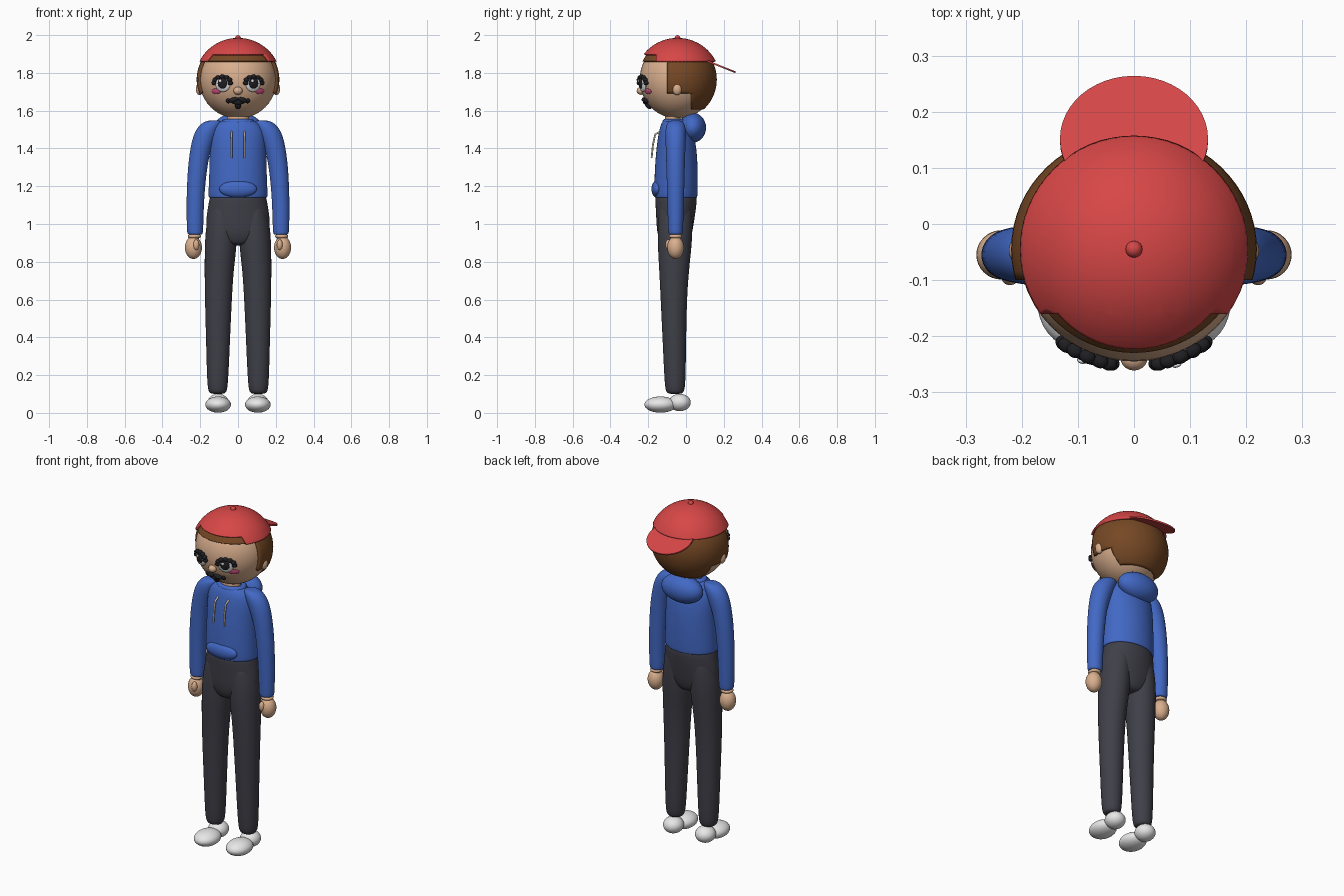
import bpy, bmesh, math
from mathutils import Matrix, Vector

if "Cube" in bpy.data.objects:
    bpy.data.objects.remove(bpy.data.objects["Cube"])


def material(name, rgb):
    m = bpy.data.materials.new(name)
    m.diffuse_color = (*rgb, 1)
    m.use_nodes = True
    m.node_tree.nodes["Principled BSDF"].inputs["Base Color"].default_value = m.diffuse_color
    return m


SKIN = material("skin", (0.70, 0.43, 0.27))
BROWN = material("hair brown", (0.18, 0.065, 0.018))
RED = material("cap red", (0.68, 0.062, 0.062))
BLUE = material("hoodie blue", (0.055, 0.14, 0.56))
DARK = material("trouser grey", (0.05, 0.05, 0.066))
BLACK = material("black", (0.014, 0.013, 0.016))
WHITE = material("white", (0.8, 0.8, 0.8))
CREAM = material("cord cream", (0.74, 0.66, 0.52))
PINK = material("blush pink", (0.62, 0.08, 0.21))

HEAD = Vector((0, -0.045, 1.765))
HEAD_R = (0.205, 0.2, 0.207)


def finish(name, bm, mat, angle=50):
    bmesh.ops.recalc_face_normals(bm, faces=bm.faces[:])
    me = bpy.data.meshes.new(name)
    bm.to_mesh(me)
    bm.free()
    me.materials.append(mat)
    ob = bpy.data.objects.new(name, me)
    bpy.context.collection.objects.link(ob)
    bpy.ops.object.select_all(action='DESELECT')
    ob.select_set(True)
    bpy.context.view_layer.objects.active = ob
    bpy.ops.object.shade_smooth_by_angle(angle=math.radians(angle))
    return ob


def ellipsoid(name, loc, r, mat, rot=None, seg=32):
    bm = bmesh.new()
    m = Matrix.Translation(loc) @ (rot or Matrix()) @ Matrix.Diagonal((*r, 1))
    bmesh.ops.create_uvsphere(bm, u_segments=seg, v_segments=seg // 2, radius=1, matrix=m)
    return finish(name, bm, mat)


def loft(name, rings, mat, n=20):
    """Horizontal ellipses (x, y, z, rx, ry) joined and subdivided."""
    bm = bmesh.new()
    loops = []
    for x, y, z, rx, ry in rings:
        loops.append([bm.verts.new((x + rx * math.cos(a), y + ry * math.sin(a), z))
                      for a in (2 * math.pi * i / n for i in range(n))])
    for a, b in zip(loops, loops[1:]):
        for i in range(n):
            bm.faces.new((a[i], a[(i + 1) % n], b[(i + 1) % n], b[i]))
    bm.faces.new(loops[0])
    bm.faces.new(loops[-1])
    ob = finish(name, bm, mat, 80)
    ob.modifiers.new("smooth", 'SUBSURF').levels = 2
    ob.modifiers["smooth"].render_levels = 2
    return ob


def tube(name, pts, r, mat, cyclic=False):
    cu = bpy.data.curves.new(name, 'CURVE')
    cu.dimensions = '3D'
    cu.bevel_depth, cu.bevel_resolution, cu.use_fill_caps = r, 3, True
    sp = cu.splines.new('POLY')
    sp.points.add(len(pts) - 1)
    for p, co in zip(sp.points, pts):
        p.co = (*co, 1)
    sp.use_cyclic_u, sp.use_smooth = cyclic, True
    cu.materials.append(mat)
    ob = bpy.data.objects.new(name, cu)
    bpy.context.collection.objects.link(ob)
    return ob


def circle(c, rx, ry, n=32):
    return [(c[0] + rx * math.cos(2 * math.pi * i / n),
             c[1] + ry * math.sin(2 * math.pi * i / n), c[2]) for i in range(n)]


def on_face(name, x, z, rx, rz, depth, mat, lift=0.0, roll=0.0):
    """Flattened ellipsoid lying against the front of the head."""
    dz = z - HEAD.z
    k = 1 - (x / HEAD_R[0]) ** 2 - (dz / HEAD_R[2]) ** 2
    y = -HEAD_R[1] * math.sqrt(k)
    nrm = Vector((x / HEAD_R[0] ** 2, y / HEAD_R[1] ** 2, dz / HEAD_R[2] ** 2)).normalized()
    rot = nrm.to_track_quat('-Y', 'Z').to_matrix().to_4x4() @ Matrix.Rotation(roll, 4, 'Y')
    return ellipsoid(name, HEAD + Vector((x, y, dz)) + nrm * lift, (rx, depth, rz), mat, rot, 20)


def shell(name, r, mat, cuts, keep, thick):
    """Part of an ellipsoid around the head, cut by planes and thickened inward."""
    bm = bmesh.new()
    bmesh.ops.create_uvsphere(bm, u_segments=64, v_segments=32, radius=1,
                              matrix=Matrix.Translation(HEAD) @ Matrix.Diagonal((*r, 1)))
    for axis, v in cuts:
        co, no = Vector(), Vector()
        co[axis], no[axis] = v, 1
        bmesh.ops.bisect_plane(bm, geom=bm.verts[:] + bm.edges[:] + bm.faces[:],
                               plane_co=co, plane_no=no)
    drop = [f for f in bm.faces if not keep(f.calc_center_median())]
    bmesh.ops.delete(bm, geom=drop, context='FACES')
    ob = finish(name, bm, mat)
    # keep normals pointing away from the head
    f = ob.data.polygons[0]
    if f.normal.dot(f.center - HEAD) < 0:
        ob.data.flip_normals()
    s = ob.modifiers.new("thickness", 'SOLIDIFY')
    s.thickness, s.offset = thick, -1
    return ob


# Head, hair and backwards cap
ellipsoid("head", HEAD, HEAD_R, SKIN, seg=48)
ellipsoid("nose", (0, -0.239, 1.705), (0.024, 0.022, 0.021), SKIN)
shell("hair", (0.219, 0.208, 0.212), BROWN,
      [(1, -0.1), (1, 0.03), (2, 1.862), (2, 1.69), (2, 1.605)],
      lambda c: c.z > 1.862 or (c.z > 1.69 and c.y > -0.1) or (c.z > 1.605 and c.y > 0.03), 0.02)
shell("cap_dome", (0.227, 0.226, 0.22), RED,
      [(1, -0.16), (2, 1.862), (2, 1.9)],
      lambda c: c.z > 1.9 or (c.z > 1.862 and c.y > -0.16), 0.012)
ellipsoid("cap_button", (0, -0.045, 1.985), (0.015, 0.015, 0.015), RED, seg=16)
bm = bmesh.new()
bmesh.ops.create_cone(bm, cap_ends=True, segments=48, radius1=1, radius2=1, depth=1,
                      matrix=Matrix.Translation((0, 0.15, 1.848)) @ Matrix.Rotation(-0.38, 4, 'X')
                      @ Matrix.Diagonal((0.132, 0.121, 0.009, 1)))
finish("cap_brim", bm, RED)

# Moustache and goatee
on_face("goatee", 0, 1.63, 0.016, 0.022, 0.014, BLACK, 0.004)
on_face("mouth", 0, 1.648, 0.035, 0.014, 0.013, BLACK, 0.005)

# Torso
loft("hoodie_body", [(0, -0.053, 1.137, 0.15, 0.108), (0, -0.053, 1.14, 0.156, 0.113),
                     (0, -0.053, 1.16, 0.158, 0.115), (0, -0.052, 1.26, 0.153, 0.116),
                     (0, -0.05, 1.4, 0.15, 0.108), (0, -0.053, 1.48, 0.148, 0.093),
                     (0, -0.06, 1.525, 0.125, 0.075), (0, -0.065, 1.55, 0.08, 0.055),
                     (0, -0.065, 1.552, 0.05, 0.04)], BLUE, 28)
ellipsoid("hood", (0, 0.035, 1.51), (0.128, 0.071, 0.079), BLUE)
tube("collar", circle((0, -0.06, 1.54), 0.072, 0.05), 0.016, BLUE, True)
loft("neck", [(0, -0.07, 1.48, 0.058, 0.04), (0, -0.07, 1.5, 0.058, 0.042),
              (0, -0.07, 1.58, 0.058, 0.042), (0, -0.07, 1.6, 0.058, 0.04)], SKIN)
ellipsoid("front_pocket", (0, -0.153, 1.185), (0.1, 0.03, 0.045), BLUE)
loft("hips", [(0, -0.06, 0.885, 0.05, 0.06), (0, -0.06, 0.91, 0.12, 0.08),
              (0, -0.06, 0.96, 0.168, 0.095), (0, -0.056, 1.03, 0.17, 0.102),
              (0, -0.053, 1.1, 0.158, 0.109), (0, -0.053, 1.145, 0.15, 0.111),
              (0, -0.053, 1.15, 0.14, 0.1)], DARK, 28)

for s, side in ((-1, "left"), (1, "right")):
    # Face details
    on_face(f"{side}_eye", s * 0.08, 1.742, 0.043, 0.043, 0.013, WHITE, 0.003)
    on_face(f"{side}_iris", s * 0.078, 1.747, 0.027, 0.029, 0.008, BLACK, 0.012)
    on_face(f"{side}_glint", s * 0.078 - 0.008, 1.758, 0.008, 0.008, 0.004, WHITE, 0.02)
    for i in range(7):
        a = math.radians(-5 + i * 190 / 6)
        on_face(f"{side}_lash", s * 0.08 + 0.041 * math.cos(a), 1.75 + 0.029 * math.sin(a),
                0.015, 0.012, 0.013, BLACK, 0.008)
    on_face(f"{side}_blush", s * 0.115, 1.703, 0.029, 0.015, 0.006, PINK, 0.002)
    on_face(f"{side}_moustache", s * 0.024, 1.66, 0.027, 0.012, 0.014, BLACK, 0.005, s * 0.3)
    on_face(f"{side}_moustache_tip", s * 0.051, 1.654, 0.012, 0.014, 0.01, BLACK, 0.004)
    ellipsoid(f"{side}_ear", (s * 0.203, -0.047, 1.715), (0.02, 0.025, 0.033), SKIN)
    # Sleeve, wrist and hand
    loft(f"{side}_sleeve", [(s * x, -0.055, z, rx, ry) for x, z, rx, ry in (
        (0.225, 0.943, 0.03, 0.03), (0.2275, 0.946, 0.041, 0.038), (0.2275, 0.97, 0.044, 0.04),
        (0.227, 1.13, 0.047, 0.045), (0.216, 1.29, 0.051, 0.049), (0.2, 1.39, 0.055, 0.052),
        (0.174, 1.47, 0.064, 0.056), (0.15, 1.52, 0.06, 0.053), (0.13, 1.545, 0.045, 0.038),
        (0.125, 1.548, 0.02, 0.02))], BLUE)
    loft(f"{side}_wrist", [(s * 0.231, -0.055, z, 0.024, 0.024)
                           for z in (0.89, 0.9, 0.95, 0.96)], SKIN)
    tube(f"{side}_wrist_band", circle((s * 0.231, -0.055, 0.935), 0.026, 0.026), 0.009, SKIN, True)
    ellipsoid(f"{side}_hand", (s * 0.236, -0.055, 0.875), (0.045, 0.044, 0.06), SKIN)
    ellipsoid(f"{side}_thumb", (s * 0.221, -0.093, 0.89), (0.016, 0.016, 0.028), SKIN)
    # Drawstring
    tube(f"{side}_drawstring", [(s * 0.035, -0.135, 1.49), (s * 0.035, -0.163, 1.475),
                                (s * 0.035, -0.175, 1.42), (s * 0.035, -0.182, 1.35)],
         0.005, CREAM)
    # Trouser leg
    loft(f"{side}_leg", [(s * x, y, z, rx, ry) for x, y, z, rx, ry in (
        (0.108, -0.058, 0.1, 0.03, 0.03), (0.108, -0.058, 0.108, 0.048, 0.048),
        (0.108, -0.058, 0.15, 0.056, 0.056), (0.106, -0.061, 0.35, 0.063, 0.062),
        (0.104, -0.065, 0.6, 0.072, 0.07), (0.1, -0.063, 0.76, 0.078, 0.08),
        (0.092, -0.06, 0.87, 0.085, 0.09), (0.088, -0.058, 0.97, 0.085, 0.094),
        (0.08, -0.055, 1.07, 0.075, 0.09), (0.075, -0.055, 1.12, 0.06, 0.08))], DARK)
    # Shoe
    ellipsoid(f"{side}_shoe_toe", (s * 0.105, -0.135, 0.044), (0.068, 0.085, 0.043), WHITE)
    ellipsoid(f"{side}_shoe_heel", (s * 0.105, -0.033, 0.055), (0.056, 0.058, 0.046), WHITE)
